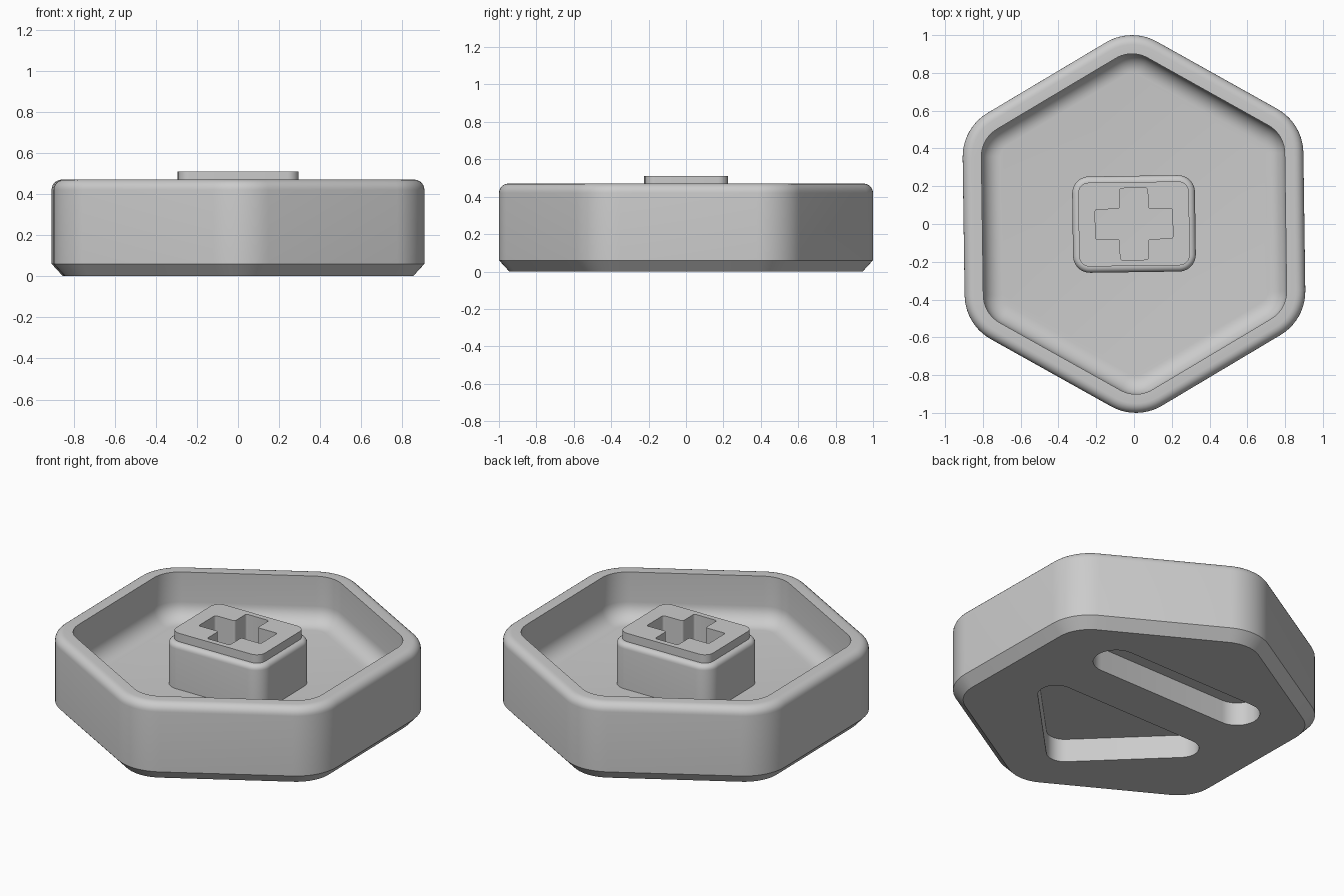
import bpy, bmesh, math
from mathutils import Vector

if "Cube" in bpy.data.objects:
    bpy.data.objects.remove(bpy.data.objects["Cube"])

grey = bpy.data.materials.new("plain_grey")
grey.use_nodes = True
COLOUR = (0.6, 0.6, 0.6, 1)
grey.diffuse_color = COLOUR
grey.node_tree.nodes["Principled BSDF"].inputs["Base Color"].default_value = COLOUR
TWIST = math.radians(0.8)


def rounded(corners, radius, steps=10):
    """Outline of a polygon with every corner replaced by an arc."""
    pts = [Vector((x, y, 0)) for x, y in corners]
    out = []
    for i, p in enumerate(pts):
        d1 = (pts[i - 1] - p).normalized()
        d2 = (pts[(i + 1) % len(pts)] - p).normalized()
        half = d1.angle(d2) / 2
        centre = p + (d1 + d2).normalized() * radius / math.sin(half)
        reach = radius / math.tan(half)
        v1 = (p + d1 * reach - centre).normalized()
        v2 = (p + d2 * reach - centre).normalized()
        out += [centre + v1.slerp(v2, k / steps) * radius for k in range(steps + 1)]
    return out


def hexagon(apothem, radius):
    r = apothem / math.cos(math.pi / 6)
    angles = [math.radians(30 + 60 * i) for i in range(6)]
    return rounded([(r * math.cos(a), r * math.sin(a)) for a in angles], radius)


def rectangle(w, d, radius, y=0):
    return rounded([(w, y + d), (-w, y + d), (-w, y - d), (w, y - d)], radius)


def loft(name, rings):
    """Closed solid through a stack of (outline, height) rings."""
    bm = bmesh.new()
    loops = [[bm.verts.new((p.x, p.y, z)) for p in outline] for outline, z in rings]
    for a, b in zip(loops, loops[1:]):
        for i in range(len(a)):
            bm.faces.new((a[i - 1], a[i], b[i], b[i - 1]))
    bm.faces.new(loops[0])
    bm.faces.new(loops[-1])
    bmesh.ops.recalc_face_normals(bm, faces=bm.faces)
    mesh = bpy.data.meshes.new(name)
    bm.to_mesh(mesh)
    bm.free()
    mesh.materials.append(grey)
    obj = bpy.data.objects.new(name, mesh)
    bpy.context.collection.objects.link(obj)
    return obj


def cut(obj, outline, low, high):
    """Subtract an upright prism and apply the result."""
    tool = loft("cutter", [(outline, low), (outline, high)])
    tool.hide_render = True
    mod = obj.modifiers.new("cut", "BOOLEAN")
    mod.operation, mod.solver, mod.object = "DIFFERENCE", "EXACT", tool
    bpy.context.view_layer.objects.active = obj
    bpy.ops.object.modifier_apply(modifier=mod.name)
    bpy.data.objects.remove(tool)


def finish(obj):
    obj.rotation_euler.z = TWIST
    bpy.ops.object.select_all(action="DESELECT")
    obj.select_set(True)
    bpy.context.view_layer.objects.active = obj
    bpy.ops.object.shade_smooth_by_angle(angle=math.radians(30))


def quarter(n=6):
    return [math.pi / 2 * k / n for k in range(n + 1)]


# Hexagonal tray: chamfered foot, rounded outer rim, hollow with filleted floor
A, R, TOP, FLOOR = 0.902, 0.27, 0.47, 0.19
rings = [(hexagon(A - 0.055, R - 0.055), 0), (hexagon(A, R), 0.06)]
for t in quarter():
    s = 0.05 * (1 - math.cos(t))
    rings.append((hexagon(A - s, R - s), TOP - 0.05 + 0.05 * math.sin(t)))
rings.append((hexagon(0.803, 0.17), TOP))
for t in quarter(8):
    s = 0.1 * (1 - math.cos(t))
    rings.append((hexagon(0.803 - s, 0.17 - s), FLOOR + 0.1 - 0.1 * math.sin(t)))
tray = loft("hex_tray", rings)

# Underside recesses: a long slot and a rounded triangle
cut(tray, rectangle(0.56, 0.125, 0.124, y=0.355), -0.1, 0.14)
cut(tray, rounded([(0.69, -0.03), (-0.69, -0.03), (0, -0.72)], 0.1), -0.1, 0.14)
finish(tray)

# Central stem: rounded block with a smaller raised pad on top
rings = [(rectangle(0.325, 0.255, 0.09), FLOOR - 0.02)]
for t in quarter():
    s = 0.03 * (1 - math.cos(t))
    rings.append((rectangle(0.325 - s, 0.255 - s, 0.09 - s), 0.43 + 0.03 * math.sin(t)))
pad = rectangle(0.293, 0.222, 0.055)
rings += [(pad, 0.46), (pad, 0.51)]
stem = loft("stem", rings)

# Cross-shaped socket in the stem
quadrant = [(0.205, 0.08), (0.075, 0.08), (0.075, 0.19)]
cross = quadrant + [(-x, y) for x, y in reversed(quadrant)]
cross += [(-x, -y) for x, y in cross]
cut(stem, rounded(cross, 0.012, 4), FLOOR, 0.6)
finish(stem)
